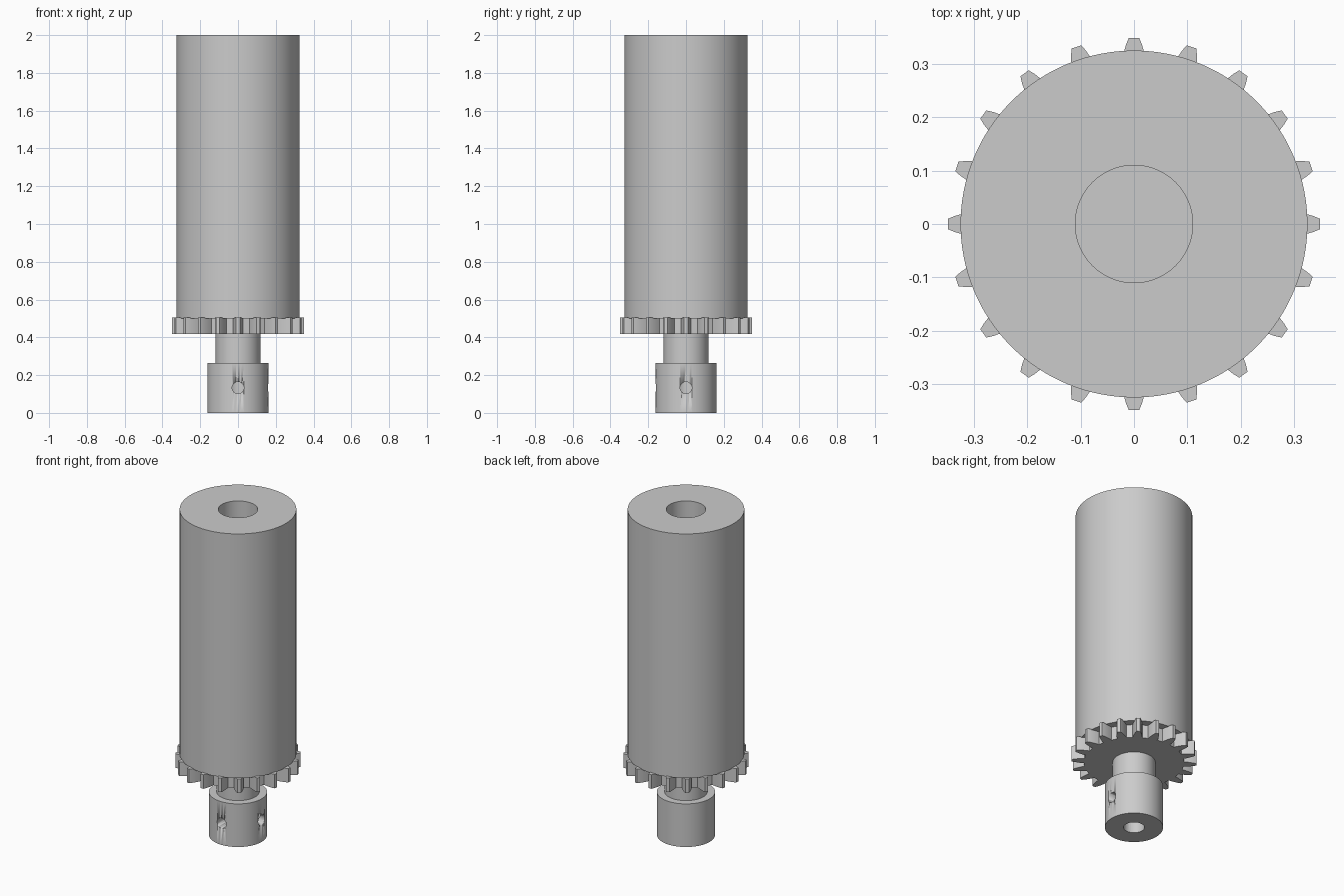
import bpy, bmesh, math
from mathutils import Vector

if "Cube" in bpy.data.objects:
    bpy.data.objects.remove(bpy.data.objects["Cube"])

grey = bpy.data.materials.new("plain_grey")
grey.diffuse_color = (0.6, 0.6, 0.6, 1)
grey.use_nodes = True
grey.node_tree.nodes["Principled BSDF"].inputs["Base Color"].default_value = grey.diffuse_color


def finish(name, bm):
    """Turn a bmesh into a named, coloured, edge-smoothed object."""
    bmesh.ops.remove_doubles(bm, verts=bm.verts, dist=1e-5)
    bmesh.ops.recalc_face_normals(bm, faces=bm.faces)
    mesh = bpy.data.meshes.new(name)
    bm.to_mesh(mesh)
    bm.free()
    mesh.materials.append(grey)
    ob = bpy.data.objects.new(name, mesh)
    bpy.context.collection.objects.link(ob)
    smooth(ob)
    return ob


def smooth(ob):
    bpy.ops.object.select_all(action='DESELECT')
    ob.select_set(True)
    bpy.context.view_layer.objects.active = ob
    bpy.ops.object.shade_smooth_by_angle(angle=math.radians(30))


def lathe(name, profile, sides=96):
    """Revolve (radius, height) points around the z axis."""
    bm = bmesh.new()
    vs = [bm.verts.new((r, 0, z)) for r, z in profile]
    edges = [bm.edges.new(pair) for pair in zip(vs, vs[1:])]
    bmesh.ops.spin(bm, geom=vs + edges, cent=(0, 0, 0), axis=(0, 0, 1),
                   angle=2 * math.pi, steps=sides, use_merge=True)
    return finish(name, bm)


# Drum with a blind bore in its top
lathe("roller_drum", [(0, 0.5), (0.325, 0.5), (0.325, 2), (0.11, 2),
                      (0.11, 1.5), (0, 1.5)], 128)

# Neck between gear and collar
lathe("neck", [(0, 0.25), (0.119, 0.25), (0.119, 0.43), (0, 0.43)])

# Collar with a blind shaft hole underneath
collar = lathe("collar", [(0.058, 0), (0.162, 0), (0.162, 0.265), (0, 0.265),
                          (0, 0.24), (0.058, 0.24), (0.058, 0)])

# Set-screw holes through the front and right collar walls
for name, direction in (("front_screw_cutter", Vector((0, -1, 0))),
                        ("right_screw_cutter", Vector((1, 0, 0)))):
    bm = bmesh.new()
    bmesh.ops.create_cone(bm, cap_ends=True, segments=32, radius1=0.031,
                          radius2=0.031, depth=0.2)
    cutter = finish(name, bm)
    cutter.rotation_euler = direction.to_track_quat('Z', 'Y').to_euler()
    cutter.location = direction * 0.12 + Vector((0, 0, 0.133))
    cutter.hide_render = True
    cutter.hide_set(True)
    cut = collar.modifiers.new(name, 'BOOLEAN')
    cut.operation = 'DIFFERENCE'
    cut.solver = 'EXACT'
    cut.object = cutter

# Gear: twenty tapered teeth around a disc
TEETH = 20
flank = [(0.278, 0.027), (0.300, 0.0245), (0.318, 0.020), (0.336, 0.015),
         (0.349, 0.0095)]
outline = [(r, -w) for r, w in flank] + [(r, w) for r, w in reversed(flank)]
bm = bmesh.new()
ring = []
for i in range(TEETH):
    a = 2 * math.pi * i / TEETH
    for r, w in outline:
        ring.append(bm.verts.new((r * math.cos(a) - w * math.sin(a),
                                  r * math.sin(a) + w * math.cos(a), 0.418)))
base = bm.faces.new(ring)
top = bmesh.ops.extrude_face_region(bm, geom=[base])
bmesh.ops.translate(bm, vec=(0, 0, 0.086),
                    verts=[v for v in top["geom"]
                           if isinstance(v, bmesh.types.BMVert)])
finish("gear", bm)
